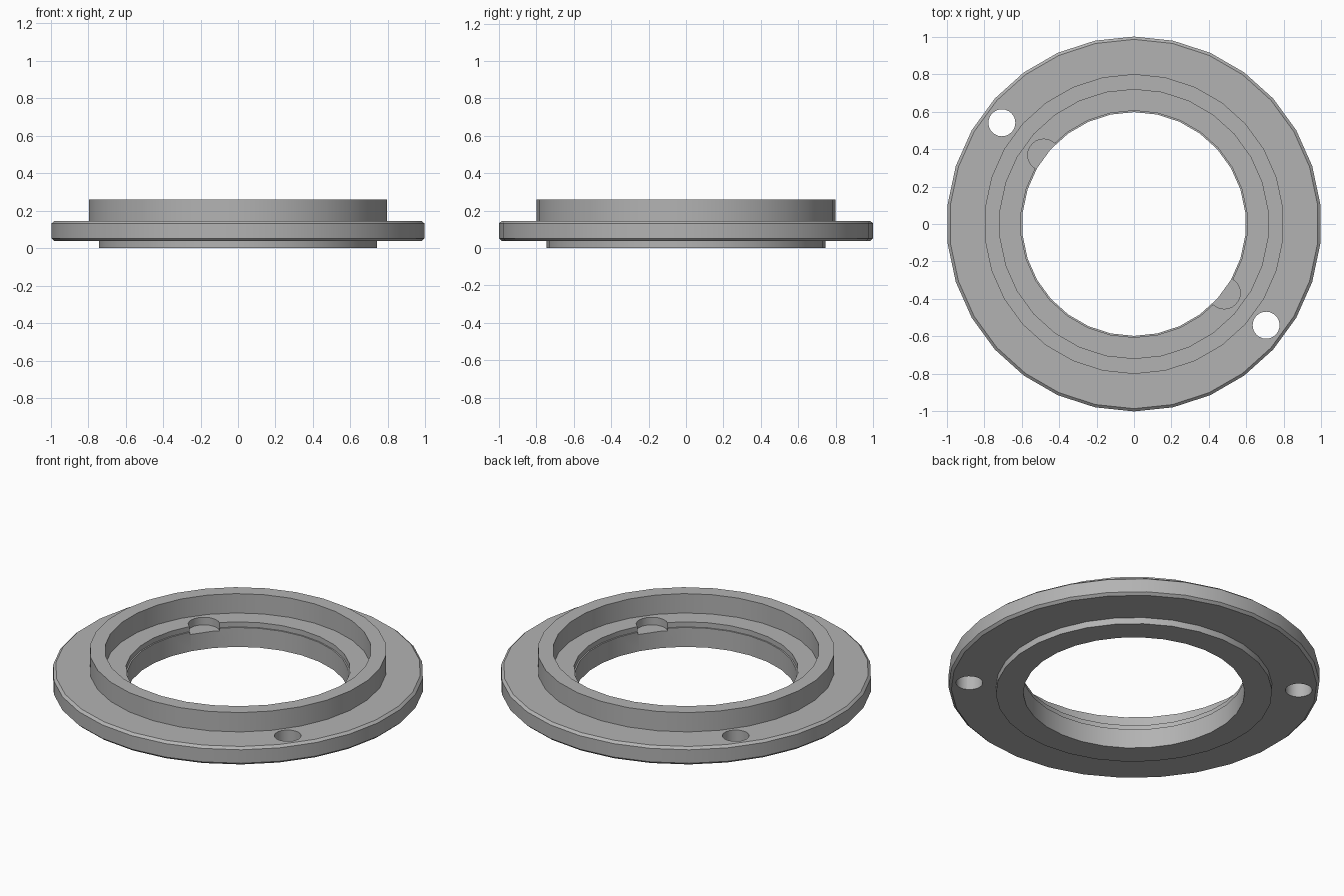
import bpy, bmesh
from math import cos, sin, radians, pi

if "Cube" in bpy.data.objects:
    bpy.data.objects.remove(bpy.data.objects["Cube"], do_unlink=True)

SIDES = 30

# Plain grey material
grey = bpy.data.materials.new("plain grey")
grey.use_nodes = True
colour = (0.45, 0.45, 0.45, 1)
grey.diffuse_color = colour
bsdf = grey.node_tree.nodes["Principled BSDF"]
bsdf.inputs["Base Color"].default_value = colour
bsdf.inputs["Roughness"].default_value = 0.6


def lathe(name, profile):
    """Revolve a closed (radius, height) profile around z."""
    bm = bmesh.new()
    rings = []
    for i in range(SIDES):
        a = 2 * pi * i / SIDES + radians(6)
        rings.append([bm.verts.new((r * cos(a), r * sin(a), z)) for r, z in profile])
    n = len(profile)
    for i in range(SIDES):
        here, there = rings[i], rings[(i + 1) % SIDES]
        for j in range(n):
            k = (j + 1) % n
            bm.faces.new((here[j], there[j], there[k], here[k]))
    bmesh.ops.recalc_face_normals(bm, faces=bm.faces)
    mesh = bpy.data.meshes.new(name)
    bm.to_mesh(mesh)
    bm.free()
    mesh.materials.append(grey)
    obj = bpy.data.objects.new(name, mesh)
    bpy.context.collection.objects.link(obj)
    return obj


def cut_cylinder(target, name, x, y, radius, low, high):
    """Subtract an upright cylinder, leaving it as a hidden helper."""
    bpy.ops.mesh.primitive_cylinder_add(
        vertices=24, radius=radius, depth=high - low, location=(x, y, (low + high) / 2))
    cutter = bpy.context.object
    cutter.name = name
    cutter.data.materials.append(grey)
    cutter.hide_render = True
    cutter.hide_set(True)
    mod = target.modifiers.new(name, "BOOLEAN")
    mod.operation = "DIFFERENCE"
    mod.solver = "EXACT"
    mod.object = cutter
    return cutter


# Flange with bottom boss, raised rim, inner ledge and stepped bore
ring = lathe("flanged_ring", [
    (0.597, 0), (0.745, 0), (0.745, 0.038),           # boss
    (0.985, 0.038), (1, 0.052), (1, 0.132), (0.985, 0.145),  # flange edge
    (0.8, 0.145), (0.8, 0.26), (0.718, 0.26),         # rim
    (0.718, 0.145), (0.605, 0.145),                   # ledge
    (0.605, 0.115), (0.597, 0.115),                   # bore step
])

# Bolt holes through the flange and shallow pockets in the ledge
cutters = []
for side, label in ((1, "left"), (-1, "right")):
    cutters.append(cut_cylinder(ring, label + "_hole_cutter",
                                side * 0.705, side * -0.54, 0.072, -0.1, 0.3))
    cutters.append(cut_cylinder(ring, label + "_pocket_cutter",
                                side * 0.482, side * -0.368, 0.085, 0.1, 0.2))

# Apply the cuts, then smooth the round walls and keep edges sharp
bpy.ops.object.select_all(action="DESELECT")
bpy.context.view_layer.objects.active = ring
ring.select_set(True)
for mod in list(ring.modifiers):
    bpy.ops.object.modifier_apply(modifier=mod.name)
for cutter in cutters:
    bpy.data.objects.remove(cutter, do_unlink=True)
bpy.ops.object.shade_smooth_by_angle(angle=radians(30))
